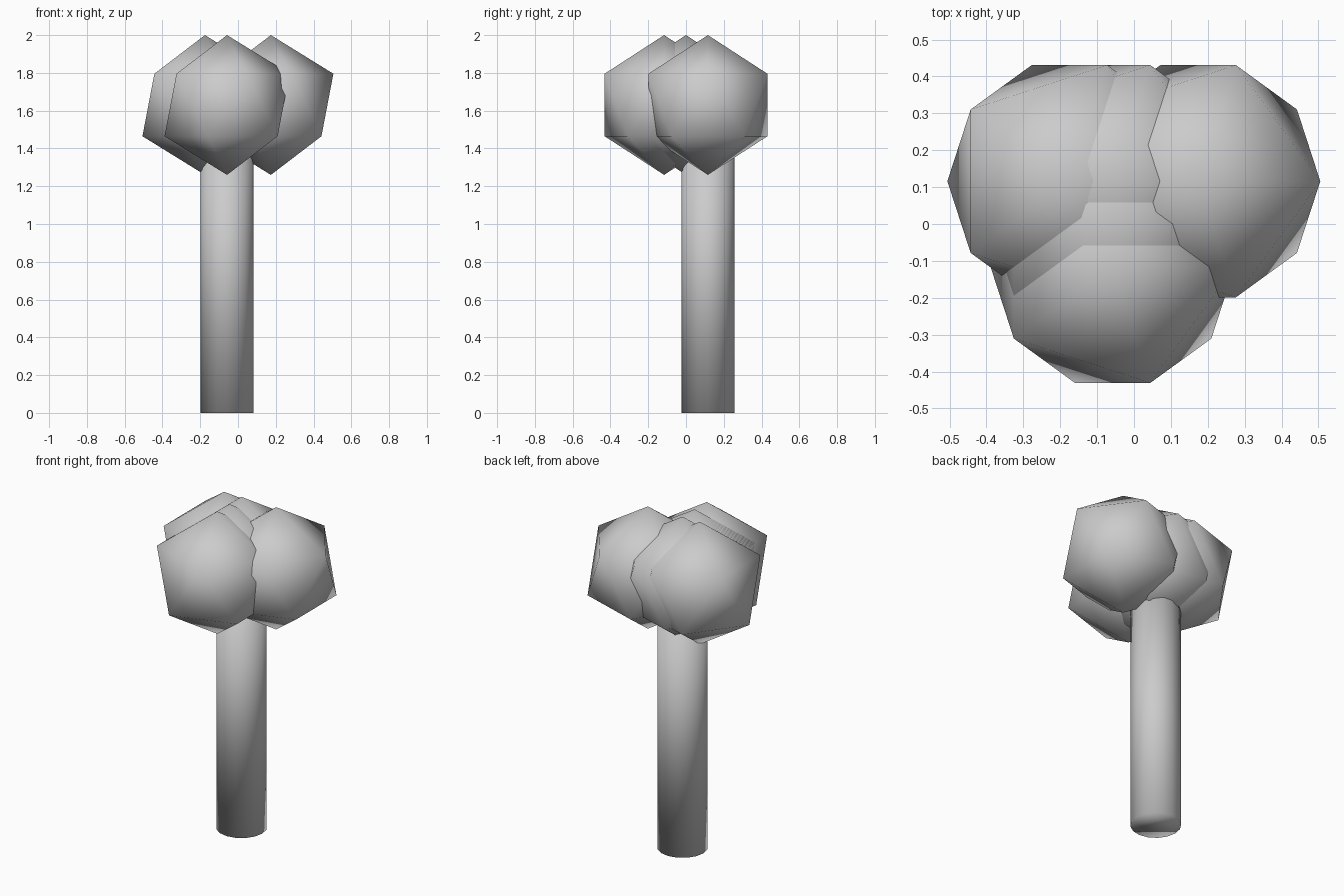
import bpy

if "Cube" in bpy.data.objects:
    bpy.data.objects.remove(bpy.data.objects["Cube"])

TRUNK_X, TRUNK_Y = -0.058, 0.116
R = 0.37


def smooth(obj, name):
    obj.name = name
    for p in obj.data.polygons:
        p.use_smooth = True


# Trunk: plain round post reaching into the foliage
bpy.ops.mesh.primitive_cylinder_add(vertices=16, radius=0.14, depth=1.5,
                                    location=(TRUNK_X, TRUNK_Y, 0.75))
smooth(bpy.context.object, "trunk")

# Foliage: overlapping low-poly balls, smooth shaded
clumps = {
    "foliage_left": (-0.175, 0.116),
    "foliage_right": (0.174, 0.116),
    "foliage_back": (TRUNK_X, 0.116),
    "foliage_middle": (TRUNK_X, 0.0),
    "foliage_front": (TRUNK_X, -0.116),
}
for name, (x, y) in clumps.items():
    bpy.ops.mesh.primitive_ico_sphere_add(subdivisions=1, radius=R,
                                          location=(x, y, 2 - R))
    smooth(bpy.context.object, name)
